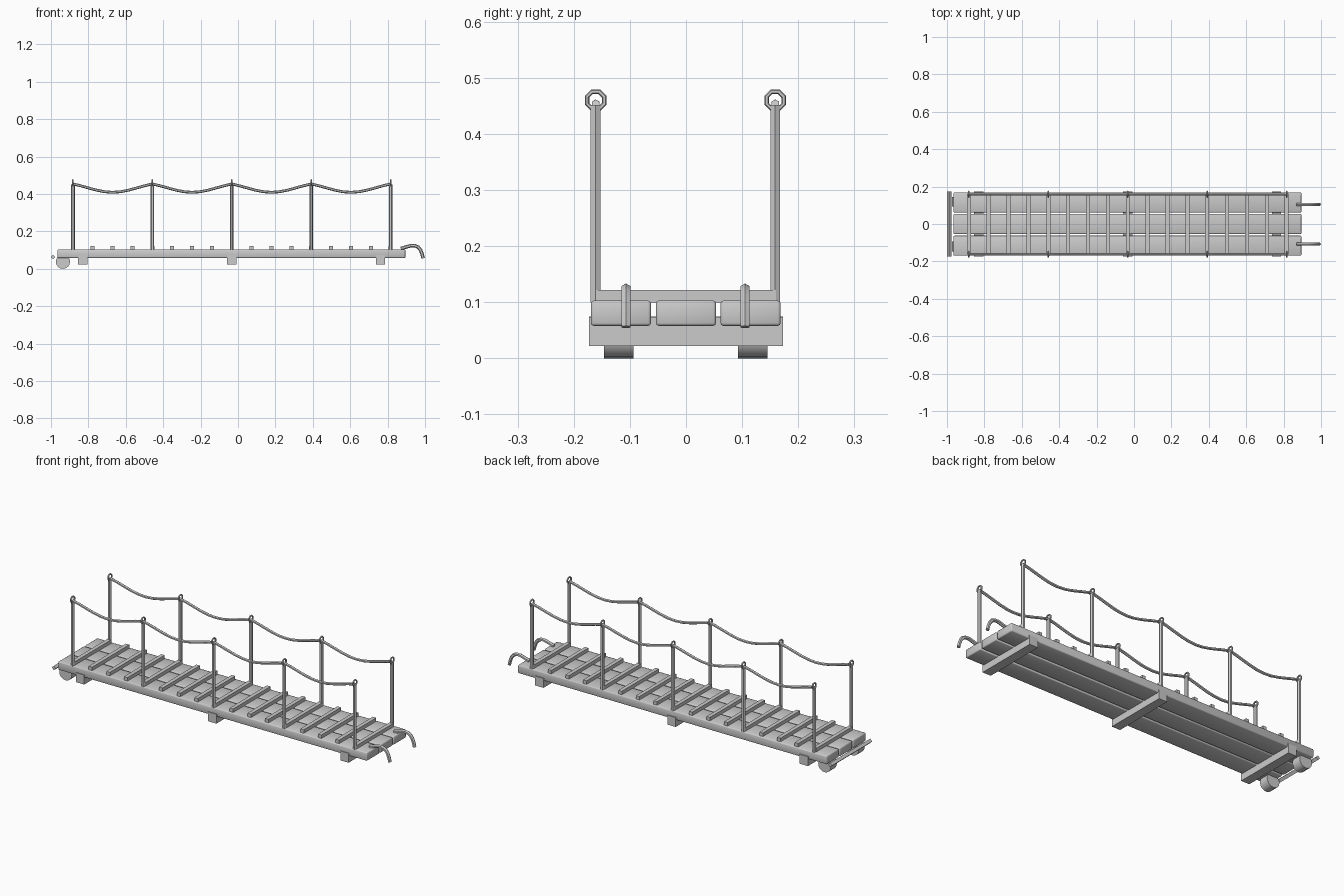
import bpy, bmesh, math
from mathutils import Vector, Matrix

if "Cube" in bpy.data.objects:
    bpy.data.objects.remove(bpy.data.objects["Cube"])

grey = bpy.data.materials.new("plain_grey")
grey.diffuse_color = (0.6, 0.6, 0.6, 1)
grey.use_nodes = True
grey.node_tree.nodes["Principled BSDF"].inputs["Base Color"].default_value = grey.diffuse_color


def finish(name, bm, smooth=None):
    bmesh.ops.recalc_face_normals(bm, faces=bm.faces)
    me = bpy.data.meshes.new(name)
    bm.to_mesh(me)
    bm.free()
    ob = bpy.data.objects.new(name, me)
    bpy.context.collection.objects.link(ob)
    me.materials.append(grey)
    if smooth:
        bpy.ops.object.select_all(action='DESELECT')
        ob.select_set(True)
        bpy.context.view_layer.objects.active = ob
        bpy.ops.object.shade_smooth_by_angle(angle=math.radians(smooth))
    return ob


def box(name, x0, x1, y0, y1, z0, z1, bevel=0):
    bm = bmesh.new()
    size = Matrix.Diagonal((x1 - x0, y1 - y0, z1 - z0, 1))
    mid = Matrix.Translation(((x0 + x1) / 2, (y0 + y1) / 2, (z0 + z1) / 2))
    bmesh.ops.create_cube(bm, size=1, matrix=mid @ size)
    if bevel:
        bmesh.ops.bevel(bm, geom=bm.edges[:], offset=bevel, segments=2,
                        profile=0.5, affect='EDGES')
    return finish(name, bm, 50 if bevel else None)


def cylinder(name, x, y, z, radius, length, sides, smooth=None):
    # cylinder lying along y
    bm = bmesh.new()
    bmesh.ops.create_cone(bm, cap_ends=True, segments=sides, radius1=radius,
                          radius2=radius, depth=length,
                          matrix=Matrix.Translation((x, y, z))
                          @ Matrix.Rotation(math.pi / 2, 4, 'X'))
    return finish(name, bm, smooth)


def sweep(name, pts, y, radius, sides=6, smooth=None):
    # round bar following points in the xz plane
    bm = bmesh.new()
    rings = []
    for i, p in enumerate(pts):
        a, b = pts[max(i - 1, 0)], pts[min(i + 1, len(pts) - 1)]
        t = Vector((b[0] - a[0], 0, b[1] - a[1])).normalized()
        n = Vector((-t.z, 0, t.x))
        ring = []
        for k in range(sides):
            ang = 2 * math.pi * k / sides
            ring.append(bm.verts.new(Vector((p[0], y, p[1])) + radius * (
                n * math.cos(ang) + Vector((0, math.sin(ang), 0)))))
        rings.append(ring)
    for r, s in zip(rings, rings[1:]):
        for k in range(sides):
            j = (k + 1) % sides
            bm.faces.new((r[k], r[j], s[j], s[k]))
    bm.faces.new(rings[0])
    bm.faces.new(rings[-1])
    return finish(name, bm, smooth)


def eye_ring(name, x, y, z, major, minor, seg=8, sides=6):
    # small torus standing in the yz plane
    bm = bmesh.new()
    rings = []
    for i in range(seg):
        a = 2 * math.pi * (i + 0.5) / seg
        ring = []
        for k in range(sides):
            b = 2 * math.pi * k / sides
            r = major + minor * math.cos(b)
            ring.append(bm.verts.new((x + minor * math.sin(b),
                                      y + r * math.cos(a), z + r * math.sin(a))))
        rings.append(ring)
    for i in range(seg):
        r, s = rings[i], rings[(i + 1) % seg]
        for k in range(sides):
            j = (k + 1) % sides
            bm.faces.new((r[k], r[j], s[j], s[k]))
    return finish(name, bm)


# deck planks
for y in (-0.116, 0, 0.115):
    box("deck_plank", -0.965, 0.895, y - 0.0535, y + 0.0535, 0.058, 0.103, 0.005)

# cross beams under the deck
for x in (-0.83, -0.034, 0.762):
    box("cross_beam", x - 0.025, x + 0.025, -0.173, 0.173, 0.022, 0.073)

# foot cleats across the deck
FIRST, BAY = -0.883, 0.4248
for i in range(17):
    x = FIRST + i * BAY / 4
    box("foot_cleat", x - 0.0105, x + 0.0105, -0.16, 0.16, 0.1, 0.122)

# wheels and end rod
for y in (-0.12, 0.119):
    cylinder("wheel", -0.936, y, 0.038, 0.038, 0.053, 16, 30)
cylinder("end_rod", -0.988, 0, 0.063, 0.012, 0.346, 4)

# railings: posts, eye rings and sagging ropes
for y in (-0.161, 0.159):
    for i in range(5):
        x = FIRST + i * BAY
        sweep("railing_post", [(x, 0.1), (x, 0.452)], y, 0.0102)
        eye_ring("rope_eye", x, y, 0.46, 0.0165, 0.0042)
    rope = []
    for i in range(4 * 10 + 1):
        t = (i % 10) / 10
        sag = 0.5 * (math.sin(math.pi * t) ** 2 + 4 * t * (1 - t))
        rope.append((FIRST + i * BAY / 10, 0.454 - 0.045 * sag))
    sweep("railing_rope", rope, y, 0.0075, 6, 40)

# end hooks
hook = [(0.87, 0.108), (0.9, 0.117), (0.925, 0.124), (0.945, 0.124),
        (0.963, 0.116), (0.976, 0.1), (0.984, 0.08), (0.99, 0.056)]
for y in (-0.107, 0.105):
    sweep("end_hook", hook, y, 0.0095, 6, 40)
